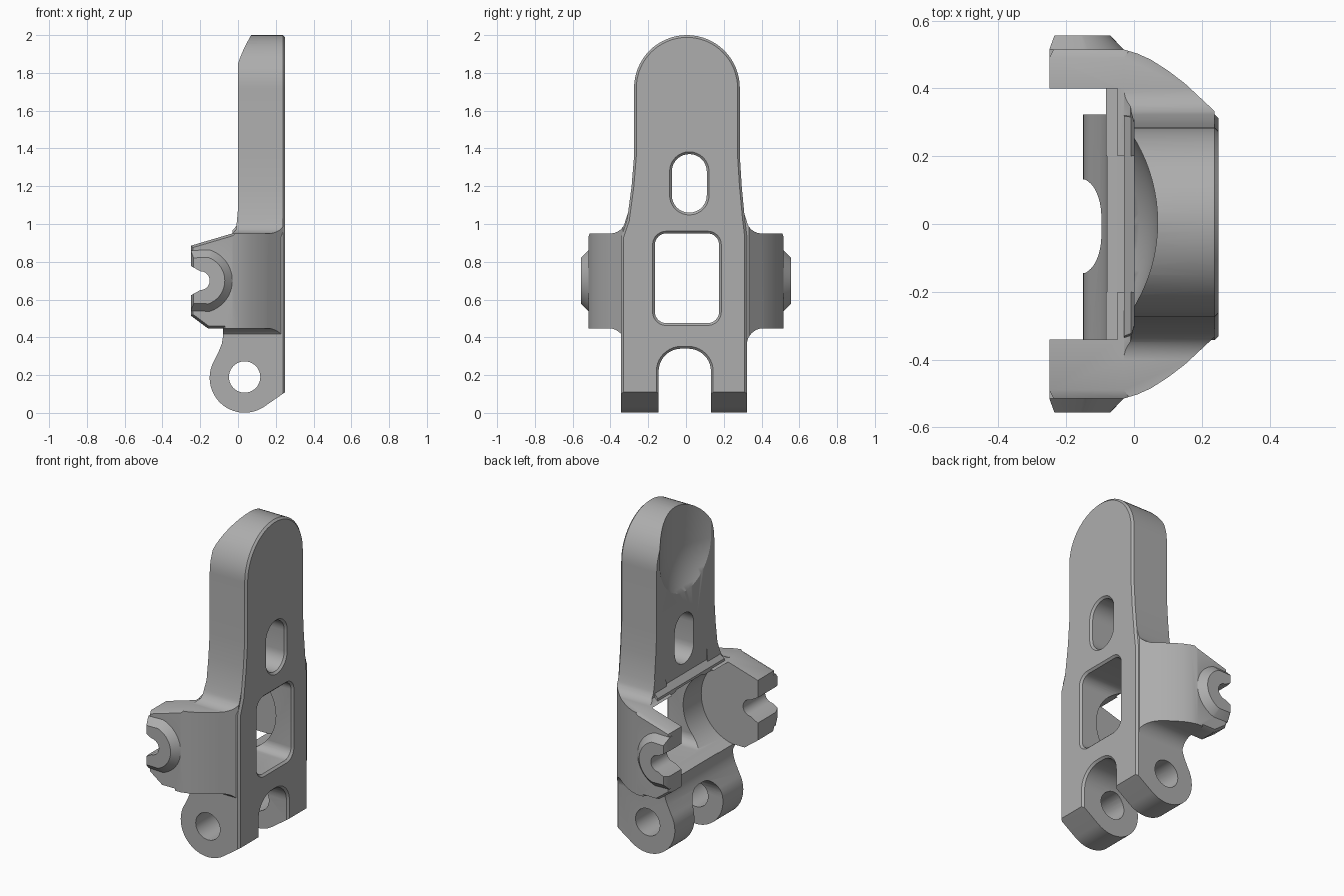
import bpy
import bmesh
from math import sin, cos, radians
from mathutils import Vector

if "Cube" in bpy.data.objects:
    bpy.data.objects.remove(bpy.data.objects["Cube"])

grey = bpy.data.materials.new("plain grey")
grey.use_nodes = True
GREY = (0.42, 0.42, 0.42, 1)
grey.diffuse_color = GREY
grey.node_tree.nodes["Principled BSDF"].inputs["Base Color"].default_value = GREY


def add_object(name, bm):
    mesh = bpy.data.meshes.new(name)
    bmesh.ops.recalc_face_normals(bm, faces=bm.faces)
    bm.to_mesh(mesh)
    bm.free()
    obj = bpy.data.objects.new(name, mesh)
    bpy.context.collection.objects.link(obj)
    return obj


def arc(cx, cy, r, start, end, n=16):
    angles = [radians(start + (end - start) * i / n) for i in range(n + 1)]
    return [(cx + r * cos(a), cy + r * sin(a)) for a in angles]


def rounded_box(x0, x1, y0, y1, r):
    return (arc(x1 - r, y0 + r, r, -90, 0, 8) + arc(x1 - r, y1 - r, r, 0, 90, 8)
            + arc(x0 + r, y1 - r, r, 90, 180, 8) + arc(x0 + r, y0 + r, r, 180, 270, 8))


def offset(points, d):
    """Move a counter-clockwise outline outwards by d."""
    out = []
    for i, p in enumerate(points):
        a = (p - points[i - 1]).normalized()
        b = (points[(i + 1) % len(points)] - p).normalized()
        na, nb = Vector((a.y, -a.x)), Vector((b.y, -b.x))
        out.append(p + (na + nb) * d / max(1 + na.dot(nb), 0.3))
    return out


def prism(name, axis, outline, layers):
    """Loft an outline along an axis; each layer is (position, outline offset)."""
    pts = []
    for p in map(Vector, outline):
        if not pts or (p - pts[-1]).length > 1e-4:
            pts.append(p)
    if (pts[0] - pts[-1]).length < 1e-4:
        pts.pop()
    if sum(pts[i - 1].cross(pts[i]) for i in range(len(pts))) < 0:
        pts.reverse()
    place = {"x": lambda p, t: (t, p.x, p.y),
             "y": lambda p, t: (p.x, t, p.y),
             "z": lambda p, t: (p.x, p.y, t)}[axis]
    bm = bmesh.new()
    rings = [[bm.verts.new(place(p, t)) for p in offset(pts, d)] for t, d in layers]
    bm.faces.new(rings[0])
    bm.faces.new(rings[-1])
    for low, high in zip(rings, rings[1:]):
        for i in range(len(pts)):
            bm.faces.new((low[i - 1], low[i], high[i], high[i - 1]))
    return add_object(name, bm)


def combine(obj, operation, other):
    mod = obj.modifiers.new("cut", "BOOLEAN")
    mod.operation = operation
    mod.solver = "EXACT"
    mod.object = other
    depsgraph = bpy.context.evaluated_depsgraph_get()
    mesh = bpy.data.meshes.new_from_object(obj.evaluated_get(depsgraph))
    obj.modifiers.clear()
    obj.data = mesh
    bpy.data.objects.remove(other)


# Upright plate with a round top and two hinge lugs at its foot
front_outline = ([(0.323, 0), (0.323, 0.93), (0.312, 1.02), (0.295, 1.2), (0.285, 1.36)]
                 + arc(0.005, 1.72, 0.28, 0, 180, 32)
                 + [(-0.275, 1.36), (-0.288, 1.2), (-0.312, 1.02), (-0.343, 0.93),
                    (-0.343, 0), (-0.145, 0)]
                 + arc(-0.025, 0.22, 0.12, 180, 90, 10)
                 + arc(0.012, 0.22, 0.12, 90, 0, 10) + [(0.132, 0)])
bracket = prism("bracket_body", "x", front_outline,
                [(-0.3, 0), (0.238, 0), (0.25, -0.012)])
side_outline = ([(0.25, 0.11), (0.25, 2.1), (0, 2.1), (0, 1.0), (-0.03, 0.965),
                 (-0.03, 0.9), (-0.08, 0.44), (-0.08, 0.4), (-0.086, 0.365),
                 (-0.1, 0.33)]
                + arc(0.035, 0.186, 0.185, 150, 304, 32))
combine(bracket, "INTERSECT", prism("side_shape", "y", side_outline, [(-1, 0), (1, 0)]))

# Pair of side arms with round bosses
arm_top = [(0.238, 0.2), (0.238, 0.333), (0.15, 0.415), (0.1, 0.453), (0.05, 0.485),
           (0.01, 0.503), (-0.03, 0.515), (-0.25, 0.515), (-0.25, 0.2)]
arm_front = ([(0.1, 0.36), (0.32, 0.36)] + arc(0.41, 0.36, 0.088, 180, 90, 8)
             + [(0.7, 0.448), (0.7, 0.95)] + arc(0.4, 1.03, 0.08, 270, 190, 8)
             + [(0.3, 1.08), (0.1, 1.08)])
arm_side = [(-0.25, 0.515), (-0.16, 0.448), (-0.08, 0.448), (-0.08, 0.36), (0.3, 0.36),
            (0.3, 1.08), (0, 1.08), (-0.01, 0.97), (-0.03, 0.95), (-0.25, 0.885)]
for side in (1, -1):
    arm = prism("arm", "z", [(x, y * side) for x, y in arm_top], [(0.3, 0), (1.2, 0)])
    combine(arm, "INTERSECT", prism("arm_front_shape", "x",
                                    [(y * side, z) for y, z in arm_front],
                                    [(-1, 0), (1, 0)]))
    combine(arm, "INTERSECT", prism("arm_side_shape", "y", arm_side,
                                    [(0, 0), (0.49 * side, 0), (0.53 * side, -0.02)]))
    boss_outline = [(-0.25, 0.7 - 0.16)] + arc(-0.2, 0.7, 0.17, -73, 73, 28) + [(-0.25, 0.86)]
    boss = prism("boss", "y", boss_outline,
                 [(0.45 * side, 0), (0.515 * side, 0), (0.556 * side, -0.04)])
    # keep the boss face flush with the arm tip
    for v in boss.data.vertices:
        if v.co.x < -0.2:
            v.co.x = -0.25 if abs(v.co.y) < 0.54 else -0.235
    combine(arm, "UNION", boss)
    combine(bracket, "UNION", arm)

# Round clearance between the arms
clearance = [(-0.5, 0.445)] + arc(-0.12, 0.7, 0.255, -90, 90, 36) + [(-0.5, 0.955)]
combine(bracket, "DIFFERENCE", prism("clearance", "y", clearance, [(-0.341, 0), (0.4, 0)]))

# Open notches in the arm tips
notch = ([(-0.4, 0.6), (-0.25, 0.622), (-0.2, 0.65)]
         + arc(-0.2, 0.7, 0.05, -80, 80, 16) + [(-0.2, 0.75), (-0.25, 0.778), (-0.4, 0.8)])
combine(bracket, "DIFFERENCE", prism("notch", "y", notch, [(-0.8, 0), (0.8, 0)]))

# Window and oval slot through the plate, with chamfered rims
for hole in (rounded_box(-0.165, 0.175, 0.475, 0.95, 0.06),
             rounded_box(-0.075, 0.11, 1.06, 1.37, 0.092)):
    combine(bracket, "DIFFERENCE", prism("opening", "x", hole,
                                         [(-0.5, 0), (0.238, 0), (0.26, 0.022)]))

# Hinge pin hole through both lugs
combine(bracket, "DIFFERENCE", prism("pin_hole", "y", arc(0.035, 0.19, 0.083, 0, 360, 40),
                                     [(-0.8, 0), (0.8, 0)]))

# Thumb scoop near the top
bm = bmesh.new()
bmesh.ops.create_uvsphere(bm, u_segments=96, v_segments=49, radius=0.48)
for v in bm.verts:
    v.co += Vector((-0.41, 0.005, 1.75 + (0.6 if v.co.z > 0 else 0)))
combine(bracket, "DIFFERENCE", add_object("scoop", bm))

# Finish
bracket.data.materials.clear()
bracket.data.materials.append(grey)
for face in bracket.data.polygons:
    face.material_index = 0
bpy.ops.object.select_all(action="DESELECT")
bracket.select_set(True)
bpy.context.view_layer.objects.active = bracket
bpy.ops.object.shade_smooth_by_angle(angle=radians(30))
